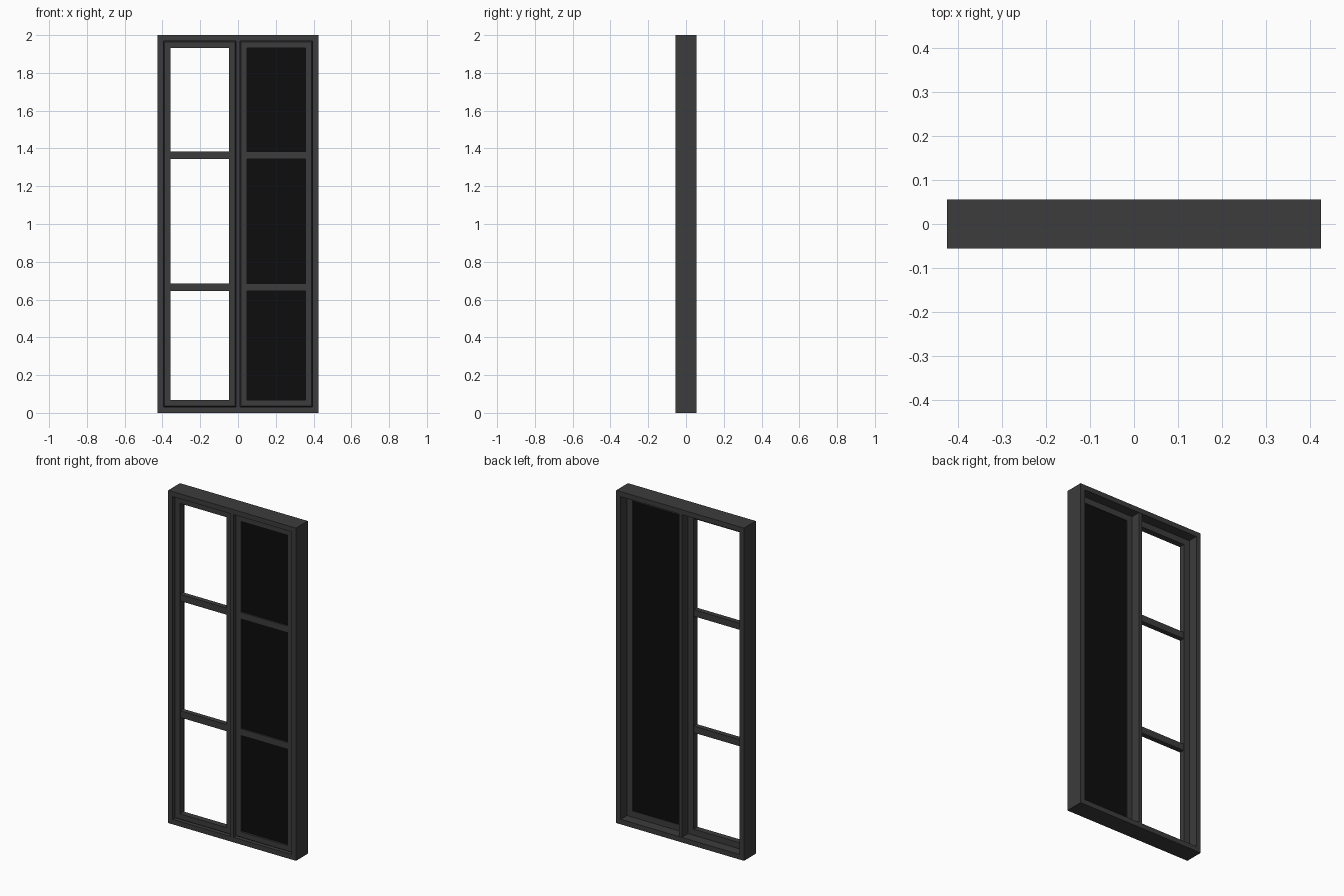
import bpy
import bmesh
from mathutils import Matrix, Vector

cube = bpy.data.objects.get("Cube")
if cube:
    bpy.data.objects.remove(cube, do_unlink=True)


def material(name, value, roughness):
    mat = bpy.data.materials.new(name)
    mat.use_nodes = True
    colour = (value, value, value, 1)
    mat.diffuse_color = colour
    shader = mat.node_tree.nodes["Principled BSDF"]
    shader.inputs["Base Color"].default_value = colour
    shader.inputs["Roughness"].default_value = roughness
    return mat


charcoal = material("charcoal", 0.045, 0.6)
black = material("black", 0.004, 0.5)


def finish(bm, name, mat):
    bmesh.ops.recalc_face_normals(bm, faces=bm.faces)
    mesh = bpy.data.meshes.new(name)
    bm.to_mesh(mesh)
    bm.free()
    mesh.materials.append(mat)
    obj = bpy.data.objects.new(name, mesh)
    bpy.context.collection.objects.link(obj)
    return obj


def box(name, x, y, z, mat):
    """Box from three (low, high) spans."""
    bm = bmesh.new()
    spans = (x, y, z)
    size = Vector([b - a for a, b in spans])
    centre = Vector([(a + b) / 2 for a, b in spans])
    bmesh.ops.create_cube(bm, size=1, matrix=Matrix.Translation(centre) @ Matrix.Diagonal(size.to_4d()))
    return finish(bm, name, mat)


def mitred_frame(name, x, z, width, profile, mat):
    """Sweep a (inset, y) profile around a rectangle with mitred corners."""
    bm = bmesh.new()
    rings = []
    for inset, y in profile:
        d = inset * width
        x0, x1, z0, z1 = x[0] + d, x[1] - d, z[0] + d, z[1] - d
        rings.append([bm.verts.new((px, y, pz)) for px, pz in ((x0, z0), (x1, z0), (x1, z1), (x0, z1))])
    for i, ring in enumerate(rings):
        after = rings[(i + 1) % len(rings)]
        for k in range(4):
            n = (k + 1) % 4
            bm.faces.new((ring[k], ring[n], after[n], after[k]))
    return finish(bm, name, mat)


HALF_W, HALF_D = 0.425, 0.056
SASH_FRONT, SASH_BACK = -0.04, -0.004
SASH_Z = (0.03, 1.97)
BAR_HEIGHTS = (0.665, 1.365)

# Outer frame and centre post
mitred_frame("outer_frame", (-HALF_W, HALF_W), (0, 2), 0.03,
             ((0, -HALF_D), (1, -HALF_D), (1, HALF_D), (0, HALF_D)), charcoal)
box("centre_post", (-0.01, 0.01), (-HALF_D, HALF_D - 0.002), SASH_Z, charcoal)

# Two sashes with chamfered outer edges and glazing bars
for side, x in (("right", (-0.395, -0.01)), ("left", (0.01, 0.395))):
    mitred_frame(side + "_sash", x, SASH_Z, 0.037,
                 ((0, SASH_FRONT + 0.008), (0.15, SASH_FRONT), (1, SASH_FRONT),
                  (1, SASH_BACK), (0, SASH_BACK)), charcoal)
    inner = (x[0] + 0.035, x[1] - 0.035)
    bar_back = SASH_BACK - (0.005 if side == "left" else 0.003)
    for name, z in zip(("lower", "upper"), BAR_HEIGHTS):
        box(f"{side}_{name}_bar", inner, (SASH_FRONT + 0.003, bar_back), (z - 0.02, z + 0.02), charcoal)

# Dark pane fills the left sash only
box("left_dark_pane", (0.046, 0.359), (-0.028, -0.007), (0.066, 1.934), black)
